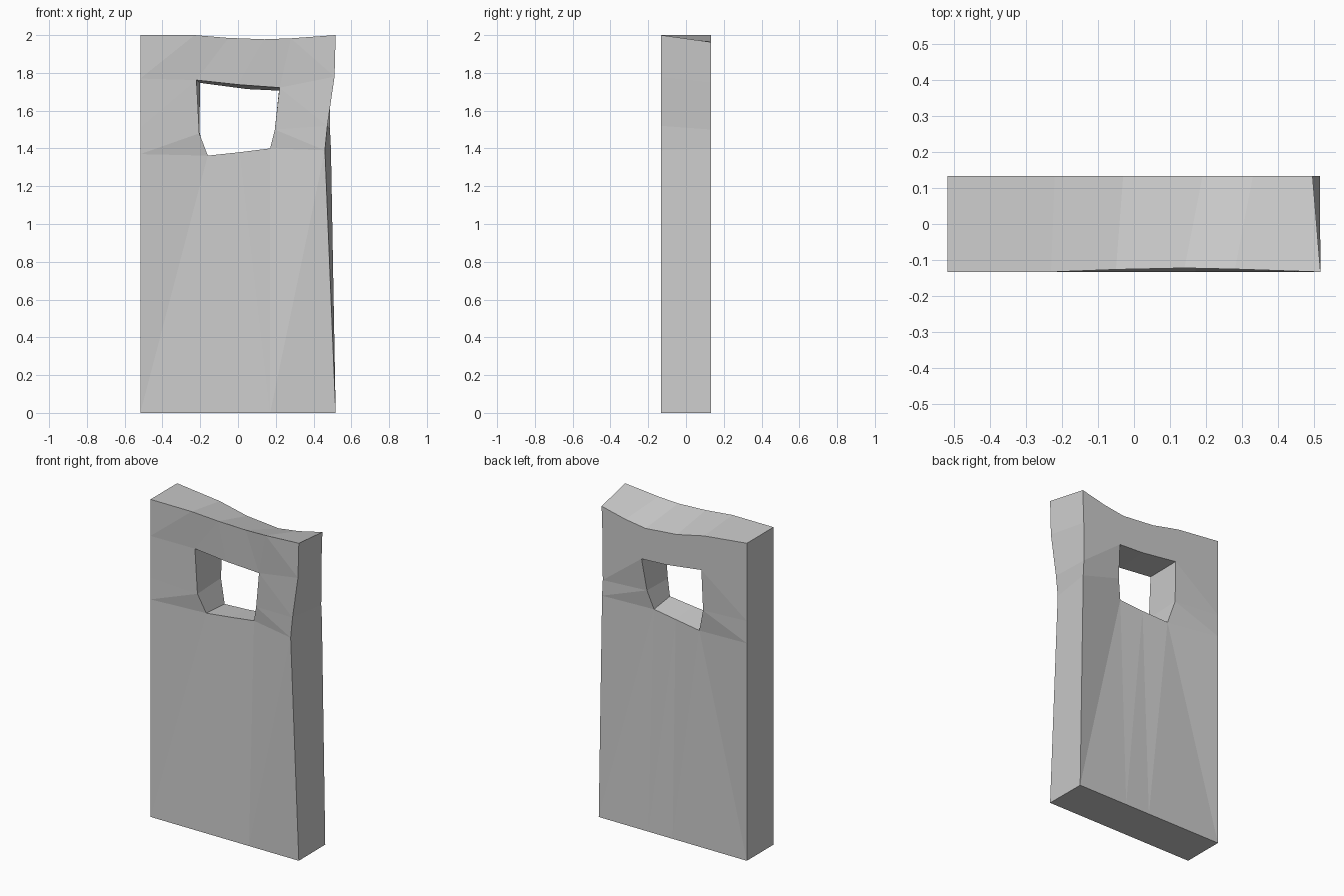
import bpy, bmesh
from mathutils import Vector

if "Cube" in bpy.data.objects:
    bpy.data.objects.remove(bpy.data.objects["Cube"])

D = 0.133
# Worn outline (x, z), matching point for point front and back
base = [(-.517, 0), (-.17, 0), (0, 0), (.17, 0)]
left = [(-.517, 2), (-.517, 1.77), (-.517, 1.51), (-.517, 1.37)]
front_outline = base + [(.517, 0), (.46, 1.39), (.473, 1.52), (.511, 1.78), (.517, 2),
                        (.28, 1.983), (.14, 1.978), (-.05, 1.985), (-.23, 2)] + left
back_outline = base + [(.515, 0), (.492, 1.40), (.487, 1.5), (.488, 1.75), (.495, 1.963),
                       (.33, 1.925), (.19, 1.905), (-.03, 1.925), (-.22, 1.967)] + left
# Window rim (x, z, inward recess)
front_hole = [(-.16, 1.362, .045), (.01, 1.38, .048), (.17, 1.40, .05), (.195, 1.5, .035), (.22, 1.722, .028),
              (0, 1.738, .02), (-.22, 1.762, .018), (-.205, 1.48, .022)]
back_hole = [(-.165, 1.345, .03), (.01, 1.362, .045), (.168, 1.38, .055), (.2, 1.5, .03), (.217, 1.706, 0),
             (.05, 1.714, 0), (-.2, 1.747, 0), (-.205, 1.49, .01)]

bm = bmesh.new()


def ring(points, side):
    verts = [bm.verts.new((p[0], side * D, p[1])) for p in points]
    edges = [bm.edges.new((v, verts[(i + 1) % len(verts)])) for i, v in enumerate(verts)]
    return verts, edges


def wall(a, b):
    for i in range(len(a)):
        j = (i + 1) % len(a)
        bm.faces.new((a[i], a[j], b[j], b[i]))


# Front and back faces, each with its window opening
fo, fo_e = ring(front_outline, -1)
fh, fh_e = ring(front_hole, -1)
bo, bo_e = ring(back_outline, 1)
bh, bh_e = ring(back_hole, 1)
for edges, n in ((fo_e + fh_e, -1), (bo_e + bh_e, 1)):
    bmesh.ops.triangle_fill(bm, edges=edges, use_beauty=True, normal=Vector((0, n, 0)))

# Outer sides and window reveal
wall(fo, bo)
wall(fh, bh)

# Sink the window rims, and lean the worn top edge back slightly
for verts, points, side in ((fh, front_hole, -1), (bh, back_hole, 1)):
    for v, p in zip(verts, points):
        v.co.y -= side * p[2]
for i, lean in ((9, .008), (10, .011), (11, .007)):
    fo[i].co.y += lean

bmesh.ops.recalc_face_normals(bm, faces=bm.faces[:])
mesh = bpy.data.meshes.new("windowed_slab")
bm.to_mesh(mesh)
bm.free()
slab = bpy.data.objects.new("windowed_slab", mesh)
bpy.context.collection.objects.link(slab)
